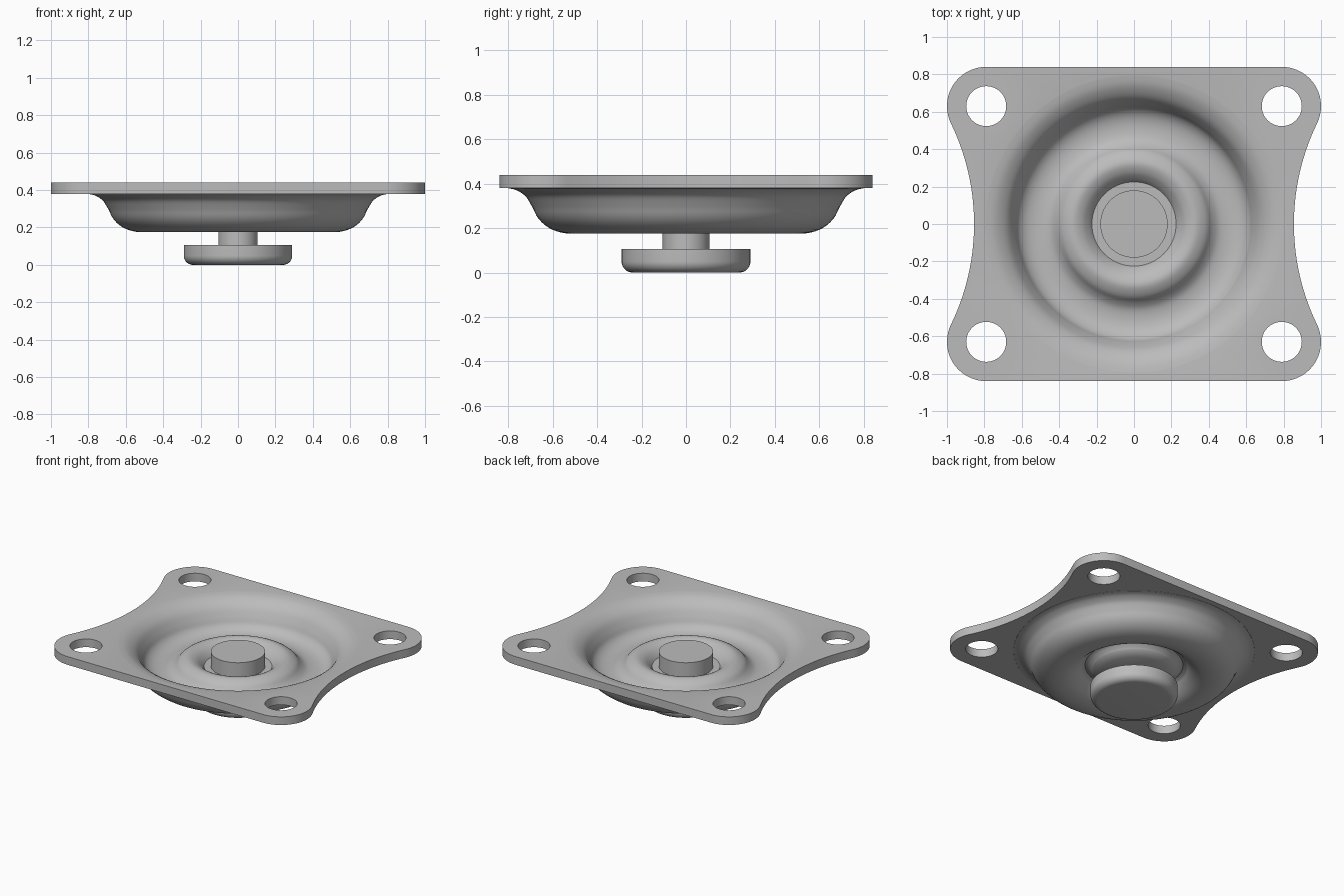
import bpy, bmesh, math
from mathutils import Vector

if "Cube" in bpy.data.objects:
    bpy.data.objects.remove(bpy.data.objects["Cube"])

SEG = 96
TOP, THICK = 0.44, 0.06

steel = bpy.data.materials.new("grey_steel")
steel.use_nodes = True
steel.diffuse_color = (0.5, 0.5, 0.5, 1)
steel.node_tree.nodes["Principled BSDF"].inputs["Base Color"].default_value = (0.5, 0.5, 0.5, 1)


def finish(bm, name):
    bmesh.ops.remove_doubles(bm, verts=bm.verts, dist=0.0005)
    bmesh.ops.recalc_face_normals(bm, faces=bm.faces)
    mesh = bpy.data.meshes.new(name)
    bm.to_mesh(mesh)
    bm.free()
    mesh.materials.append(steel)
    obj = bpy.data.objects.new(name, mesh)
    bpy.context.collection.objects.link(obj)
    bpy.ops.object.select_all(action="DESELECT")
    obj.select_set(True)
    bpy.context.view_layer.objects.active = obj
    bpy.ops.object.shade_smooth_by_angle(angle=math.radians(30))
    return obj


def lathe(bm, profile):
    """Revolve (radius, height) points about z."""
    rings = []
    for r, z in profile:
        n = 1 if r < 1e-5 else SEG
        rings.append([bm.verts.new((r * math.cos(math.tau * i / SEG),
                                    r * math.sin(math.tau * i / SEG), z)) for i in range(n)])
    for a, b in zip(rings, rings[1:]):
        for i in range(SEG):
            j = (i + 1) % SEG
            quad = [a[i % len(a)], a[j % len(a)], b[j % len(b)], b[i % len(b)]]
            bm.faces.new(list(dict.fromkeys(quad)))


def arc(cx, cy, r, a0, a1, n):
    return [(cx + r * math.cos(a0 + (a1 - a0) * i / n),
             cy + r * math.sin(a0 + (a1 - a0) * i / n)) for i in range(n + 1)]


def spline(points, steps=4):
    """Smooth curve through the points."""
    p = [Vector(q) for q in points]
    p = [p[0]] + p + [p[-1]]
    out = []
    for a, b, c, d in zip(p, p[1:], p[2:], p[3:]):
        for k in range(steps):
            t = k / steps
            out.append(0.5 * (2 * b + (c - a) * t + (2 * a - 5 * b + 4 * c - d) * t ** 2
                              + (3 * b - a - 3 * c + d) * t ** 3))
    return out + [p[-1]]


# Plate outline: rounded corners joined by hollow sides
CX, CY, CR = 0.79, 0.63, 0.21
WAIST = 0.855
k = CX - WAIST
R = (k * k + CY * CY - CR * CR) / (2 * (CR + k))
side_x = WAIST + R
tilt = math.atan2(CY, side_x - CX)
corner = arc(CX, CY, CR, -tilt, math.pi / 2, 20)
hollow = arc(side_x, 0, R, math.pi + tilt, math.pi - tilt, 28)[1:-1]
right = [(x, -y) for x, y in reversed(corner)] + hollow + corner
outline = right + [(-x, -y) for x, y in right]

# Flat flange with bolt holes and a round opening for the dish
bm = bmesh.new()
loops = [outline, arc(0, 0, 0.8, 0, math.tau, SEG)[:-1]]
loops += [arc(sx * CX, sy * CY, 0.107, 0, math.tau, 40)[:-1] for sx in (-1, 1) for sy in (-1, 1)]
edges = []
for loop in loops:
    vs = [bm.verts.new((x, y, TOP - THICK)) for x, y in loop]
    edges += [bm.edges.new((a, b)) for a, b in zip(vs, vs[1:] + vs[:1])]
bmesh.ops.triangle_fill(bm, edges=edges, use_beauty=True, use_dissolve=False, normal=(0, 0, 1))
ext = bmesh.ops.extrude_face_region(bm, geom=bm.faces[:], use_keep_orig=True)
bmesh.ops.translate(bm, vec=(0, 0, THICK),
                    verts=[e for e in ext["geom"] if isinstance(e, bmesh.types.BMVert)])
inner = [f for f in bm.faces if all(abs(v.co.xy.length - 0.8) < 0.001 for v in f.verts)
         and abs(f.normal.z) < 0.5]
bmesh.ops.delete(bm, geom=inner, context="FACES_ONLY")

# Pressed dish: groove, raised ring and flat centre, as a sheet of even thickness
upper = spline([(0.8, TOP), (0.74, 0.426), (0.68, 0.386), (0.64, 0.325), (0.615, 0.277),
                (0.575, 0.247), (0.52, 0.235), (0.46, 0.242), (0.42, 0.268), (0.385, 0.306),
                (0.33, 0.33), (0.28, 0.316), (0.245, 0.287), (0.225, 0.262)])
upper.append(Vector((0, 0.262)))
lower = []
for i, p in enumerate(upper):
    t = (upper[min(i + 1, len(upper) - 1)] - upper[max(i - 1, 0)]).normalized()
    if i in (0, len(upper) - 1):
        t = Vector((-1, 0))
    lower.append(p + THICK * Vector((-t.y, t.x)))
lathe(bm, upper)
lathe(bm, lower)
finish(bm, "mounting_plate")

# Turned centre parts
foot = [(0, 0)] + [(x, z) for x, z in arc(0.24, 0.05, 0.05, -math.pi / 2, 0, 10)]
foot += [(0.29, 0.107), (0, 0.107)]
for name, profile in {
    "foot_pad": foot,
    "stem": [(0, 0.1), (0.105, 0.1), (0.105, 0.23), (0, 0.23)],
    "centre_pin": [(0, 0.24), (0.18, 0.24), (0.18, 0.37), (0, 0.37)],
}.items():
    bm = bmesh.new()
    lathe(bm, profile)
    finish(bm, name)
